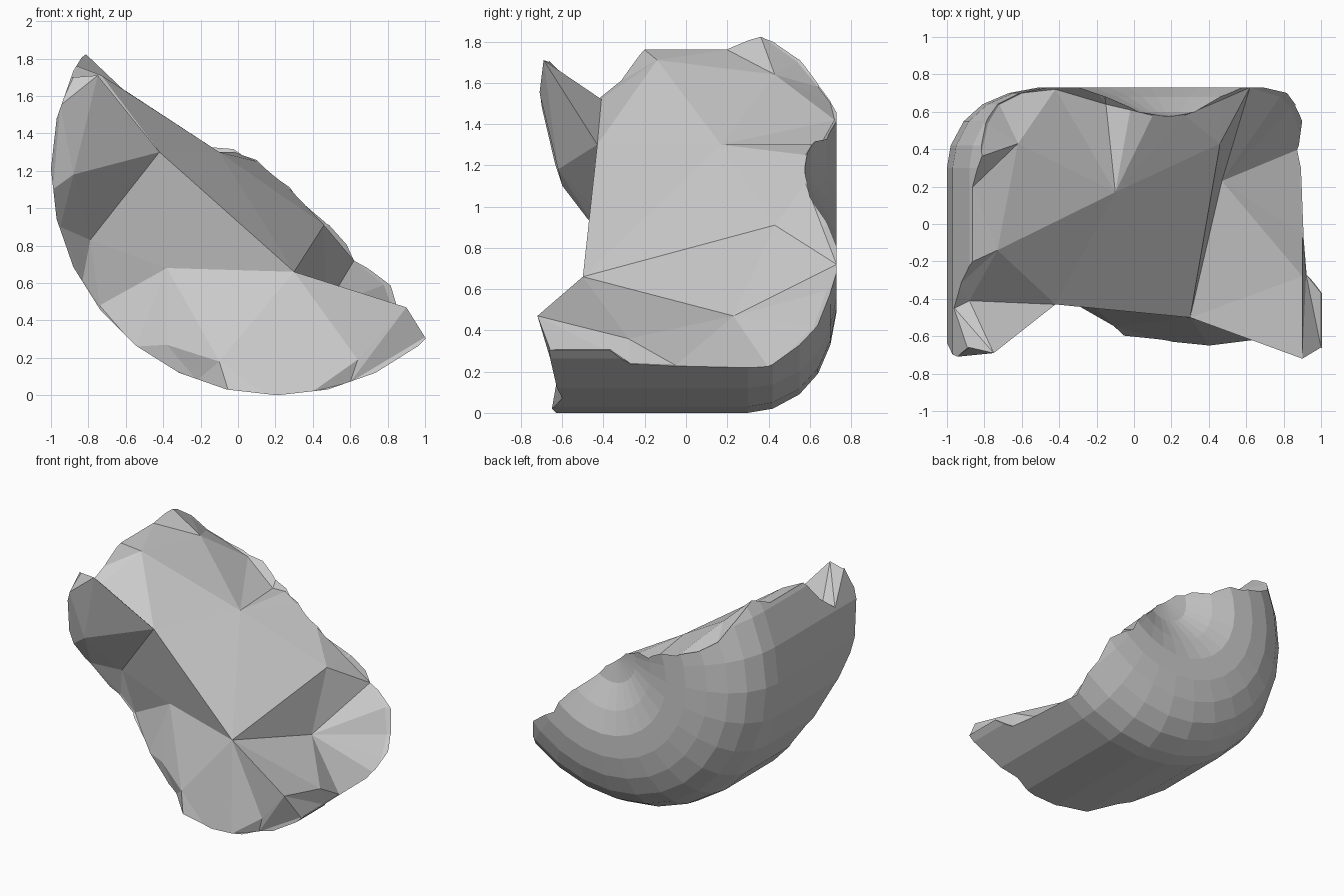
import bpy, bmesh, math
from mathutils import Vector
from mathutils.geometry import delaunay_2d_cdt

if "Cube" in bpy.data.objects:
    bpy.data.objects.remove(bpy.data.objects["Cube"])

CX, CZ, SIDES = 0.21, 1.21, 28


def make_object(name, bm):
    bmesh.ops.recalc_face_normals(bm, faces=bm.faces)
    mesh = bpy.data.meshes.new(name)
    bm.to_mesh(mesh)
    bm.free()
    obj = bpy.data.objects.new(name, mesh)
    bpy.context.collection.objects.link(obj)
    return obj


# Unbroken body: drum lying along y, rounded back edge and dimpled back face
profile = [(1.21, -1.1), (1.21, 0.3), (1.19, 0.42), (1.12, 0.55), (1.02, 0.64),
           (0.88, 0.70), (0.72, 0.73), (0.55, 0.73), (0.38, 0.68), (0.2, 0.60)]
bm = bmesh.new()
rings = []
for r, y in profile:
    rings.append([bm.verts.new((CX + r * math.cos(2 * math.pi * i / SIDES), y,
                                CZ + r * math.sin(2 * math.pi * i / SIDES)))
                  for i in range(SIDES)])
for a, b in zip(rings, rings[1:]):
    for i in range(SIDES):
        j = (i + 1) % SIDES
        bm.faces.new((a[i], a[j], b[j], b[i]))
bm.faces.new(rings[0])
tip = bm.verts.new((CX, 0.57, CZ))
for i in range(SIDES):
    bm.faces.new((rings[-1][i], rings[-1][(i + 1) % SIDES], tip))
body = make_object("broken_stone_chunk", bm)

# Fracture: rim points on the shell, then the main inner break points
rim = [(-.88, -.66, 1.70), (-.95, -.71, 1.55), (-.99, -.60, 1.10), (-.95, -.44, .90),
       (-.83, -.25, .62), (-.74, -.20, .48), (-.55, -.30, .26), (-.40, -.36, .16),
       (-.22, -.44, .08), (-.05, -.60, .02), (.15, -.62, 0), (.40, -.65, .02),
       (.60, -.60, .07), (1.0, -.66, .31), (1.0, -.37, .31), (.92, -.27, .24),
       (.90, -.05, .23), (.88, .40, .22), (.88, .50, .30), (.84, .62, .42),
       (.78, .68, .59), (.62, .73, .72), (.46, .66, .90), (.27, .58, 1.11),
       (.10, .58, 1.25), (-.02, .61, 1.30), (-.15, .64, 1.28), (-.42, .72, 1.42),
       (-.60, .70, 1.50), (-.72, .64, 1.58), (-.78, .54, 1.70), (-.82, .36, 1.83),
       (-.86, .20, 1.76), (-.86, -.20, 1.76), (-.94, -.33, 1.60), (-.96, -.45, 1.50)]
inner = {"A": (-.42, -.43, 1.30), "B": (.30, -.50, .66), "C": (.46, .43, .91),
         "D": (-.10, .17, 1.30), "E": (.47, .23, .47), "F": (-.62, .43, 1.64),
         "G": (-.73, -.14, 1.71), "H": (-.88, -.41, 1.52), "P": (-.75, -.69, 1.71),
         "Q": (-.88, -.62, 1.18), "R": (-.79, -.29, .83), "M": (-.38, -.29, .68),
         "N": (-.10, -.55, .18), "O": (-.38, -.39, .27), "S": (.90, -.72, .47),
         "T": (.64, -.62, .19), "U": (.90, -.28, .36)}
ridges = "AB AP AQ AR RM MB MO MN BC BE CE BD DC GD DF AH GH PQ BT BS".split()

# Triangulate the break as seen from the front right, above
az, el = math.radians(34.5), math.radians(40)
d = Vector((math.sin(az) * math.cos(el), -math.cos(az) * math.cos(el), math.sin(el)))
right = Vector((math.cos(az), math.sin(az), 0))
up = d.cross(right)
pts = [Vector(p) for p in rim] + [Vector(p) for p in inner.values()]
n = len(rim)
index = {k: n + i for i, k in enumerate(inner)}
edges = [(i, (i + 1) % n) for i in range(n)]
edges += [(index[a], index[b]) for a, b in ridges]
flat = [Vector((p.dot(right), p.dot(up))) for p in pts]
out = delaunay_2d_cdt(flat, edges, [], 1, 1e-6)

# Cutter: break surface, flared outward past the shell, then pulled away
bm = bmesh.new()
verts = []
for co, orig in zip(out[0], out[3]):
    if orig:
        p = pts[orig[0]]
    else:
        near = min(range(len(pts)), key=lambda k: (flat[k] - co).length)
        p = right * co.x + up * co.y + d * pts[near].dot(d)
    verts.append(bm.verts.new(p))
for f in out[2]:
    bm.faces.new([verts[i] for i in f])
loop = [next(v for v, o in zip(verts, out[3]) if i in o) for i in range(n)]
centre = Vector((0, 0, 0.8))
flare, far = [], []
for v in loop:
    radial = v.co - centre
    radial -= d * radial.dot(d)
    q = v.co + radial.normalized() * 2
    flare.append(bm.verts.new(q))
    far.append(bm.verts.new(q + d * (4 - q.dot(d))))
for a, b in ((loop, flare), (flare, far)):
    for i in range(n):
        j = (i + 1) % n
        bm.faces.new((a[i], a[j], b[j]))
        bm.faces.new((a[i], b[j], b[i]))
bm.faces.new(far)
cutter = make_object("fracture_cutter", bm)
cutter.hide_render = True

# Break the body open
mod = body.modifiers.new("fracture", "BOOLEAN")
mod.operation = "DIFFERENCE"
mod.solver = "EXACT"
mod.object = cutter
bpy.context.view_layer.objects.active = body
bpy.ops.object.modifier_apply(modifier=mod.name)
bpy.data.objects.remove(cutter)
